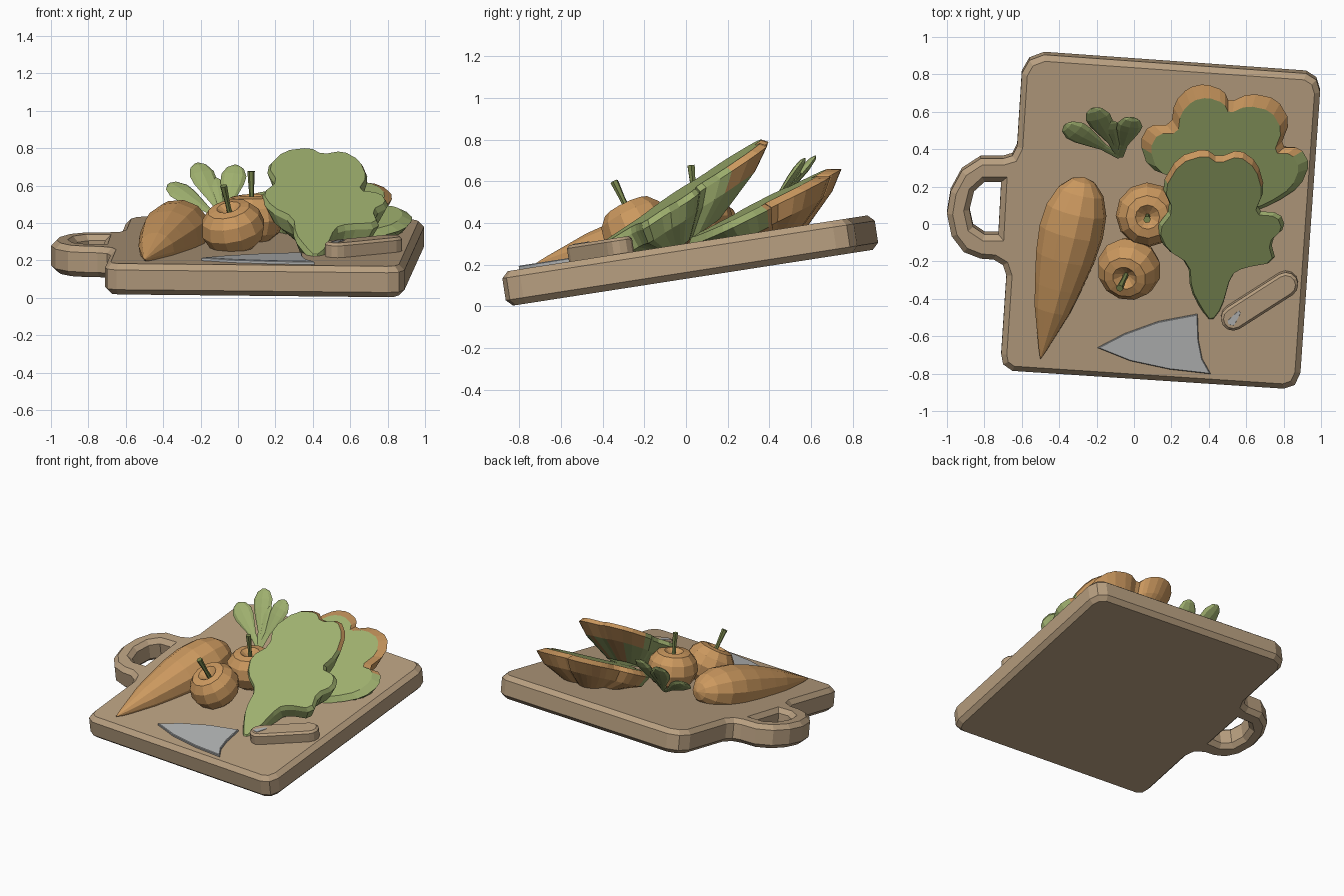
import bpy, bmesh, math
from mathutils import Vector

if "Cube" in bpy.data.objects:
    bpy.data.objects.remove(bpy.data.objects["Cube"])

SLOPE = 0.155   # the board leans up toward the back


def material(name, r, g, b):
    m = bpy.data.materials.new(name)
    m.diffuse_color = [((c / 255 + 0.055) / 1.055) ** 2.4 for c in (r, g, b)] + [1]
    m.use_nodes = True
    m.node_tree.nodes["Principled BSDF"].inputs["Base Color"].default_value = m.diffuse_color
    return m


WOOD = material("wood", 184, 159, 128)
ORANGE = material("orange", 204, 153, 95)
GREEN = material("leaf green", 158, 175, 110)
STEM = material("stem green", 122, 135, 78)
STEEL = material("steel", 178, 180, 180)


def board_z(y):
    return 0.165 + SLOPE * (y + 0.88)


def add(name, mesh, *mats):
    for m in mats:
        mesh.materials.append(m)
    ob = bpy.data.objects.new(name, mesh)
    bpy.context.collection.objects.link(ob)
    return ob


def slab(name, loops, z0, z1, bevel, mat):
    """Chamfered flat plate from outlines, tilted with the board."""
    cu = bpy.data.curves.new(name, 'CURVE')
    cu.dimensions, cu.fill_mode = '2D', 'BOTH'
    cu.extrude = (z1 - z0) / 2 - bevel
    cu.bevel_depth, cu.bevel_resolution, cu.offset = bevel, 0, -bevel
    for pts in loops:
        sp = cu.splines.new('POLY')
        sp.points.add(len(pts) - 1)
        for p, (x, y) in zip(sp.points, pts):
            p.co = (x, y, 0, 1)
        sp.use_cyclic_u = True
    tmp = bpy.data.objects.new(name + "_outline", cu)
    bpy.context.collection.objects.link(tmp)
    bpy.context.view_layer.update()
    dg = bpy.context.evaluated_depsgraph_get()
    me = bpy.data.meshes.new_from_object(tmp.evaluated_get(dg))
    bpy.data.objects.remove(tmp)
    me.materials.clear()
    bm = bmesh.new()
    bm.from_mesh(me)
    bmesh.ops.remove_doubles(bm, verts=bm.verts, dist=0.0005)
    for v in bm.verts:
        x, y, z = v.co
        z += (z0 + z1) / 2
        v.co = (x, y - SLOPE * (z - 0.165), z + SLOPE * (y + 0.88))
    for f in bm.faces:
        f.material_index, f.smooth = 0, False
    bmesh.ops.recalc_face_normals(bm, faces=bm.faces)
    bm.to_mesh(me)
    return add(name, me, mat)


def skin(bm, rings):
    """Join rings of equal size; cap both ends."""
    rows = [[bm.verts.new(p) for p in r] for r in rings]
    n = len(rows[0])
    for a, b in zip(rows, rows[1:]):
        for i in range(n):
            bm.faces.new((a[i], a[(i + 1) % n], b[(i + 1) % n], b[i]))
    bm.faces.new(rows[0])
    bm.faces.new(rows[-1])
    bmesh.ops.recalc_face_normals(bm, faces=bm.faces)


def turned(name, base, axis, profile, mat, sides=12, squash=1.0):
    """Profile of (radius, height along axis) turned round an axis."""
    base, d = Vector(base), Vector(axis)
    side = d.cross(Vector((0, -0.6, 0.8)))
    if side.length < 0.05:
        side = Vector((1, 0, 0))
    side.normalize()
    thick = side.cross(d).normalized() * squash
    rings = []
    for r, h in profile:
        r = max(r, 0.002)
        rings.append([base + d * h + side * r * math.cos(a) + thick * r * math.sin(a)
                      for a in (2 * math.pi * i / sides for i in range(sides))])
    bm = bmesh.new()
    skin(bm, rings)
    me = bpy.data.meshes.new(name)
    bm.to_mesh(me)
    return add(name, me, mat)


# Cutting board with handle and hole
outline = [(-.71, -.70), (-.70, -.755), (-.65, -.79), (.80, -.885), (.86, -.865),
           (.89, -.80), (.995, .70), (.975, .765), (.92, .80), (-.48, .90),
           (-.56, .87), (-.60, .80), (-.625, .41), (-.65, .36), (-.70, .345),
           (-.82, .345), (-.92, .28), (-.98, .17), (-1.0, .05), (-.975, -.07),
           (-.91, -.155), (-.82, -.19), (-.75, -.195), (-.70, -.225), (-.682, -.28)]
hole = [(-.71, .22), (-.80, .22), (-.855, .17), (-.88, .07), (-.86, -.02),
        (-.80, -.06), (-.725, -.06)]
slab("cutting_board", [outline, hole], 0, 0.165, 0.03, WOOD)

# Knife: blade, rounded handle and the steel patch at its end
slab("knife_blade", [[(-.195, -.66), (-.05, -.585), (.13, -.52), (.34, -.48), (.345, -.62),
                      (.365, -.72), (.41, -.80), (.19, -.775), (-.02, -.73)]],
     0.160, 0.182, 0.004, STEEL)
a, b = Vector((.53, -.495)), Vector((.812, -.315))
ang = math.atan2(b.y - a.y, b.x - a.x)
capsule = []
for c, start in ((a, ang + math.pi / 2), (b, ang - math.pi / 2)):
    for i in range(7):
        t = start + math.pi * i / 6
        capsule.append((c.x + .066 * math.cos(t), c.y + .066 * math.sin(t)))
slab("knife_handle", [capsule], 0.145, 0.242, 0.014, WOOD)
slab("handle_end_plate", [[(.50, -.505), (.505, -.525), (.535, -.53), (.57, -.465), (.56, -.45)]],
     0.24, 0.245, 0.0005, STEEL)

# Carrot
turned("carrot", (-.50, -.72, .205), (.235, .97, .21),
       [(0, 0), (.022, .05), (.06, .16), (.098, .27), (.128, .40), (.16, .56), (.175, .70),
        (.165, .82), (.125, .92), (.065, .98), (0, 1)], ORANGE, 12, 0.92)

# Carrot greens
for i, tip in enumerate([(-.37, .53, .61), (-.22, .62, .72), (-.12, .55, .64), (-.01, .57, .71)]):
    base = Vector((-.075, .36, .41))
    w = 0.6 if i == 2 else 1
    turned("carrot_leaf", base, Vector(tip) - base,
           [(.018, 0), (.022, .3), (.045 * w, .5), (.064 * w, .68), (.068 * w, .82),
            (.045 * w, .95), (.012, 1)], GREEN, 8, 0.3)

# Two round fruits with dimples and stems
fruit = [(0, -.135), (.08, -.125), (.145, -.075), (.173, 0), (.158, .07), (.115, .12),
         (.065, .13), (.035, .105), (0, .08)]
for pos, axis, length in (((-.025, -.235, .37), (-.2, -.42, .88), .26),
                          ((.075, .05, .42), (-.02, -.1, .99), .26)):
    turned("round_fruit", pos, axis, fruit, ORANGE, 12)
    turned("fruit_stem", pos, axis, [(.014, .07), (.014, .16), (.02, length)], STEM, 6)


# Leafy heads: lobed flat front, tapering to a narrow back
def leafy_head(name, pts, plane, inset, shift, depth, orange_y):
    pts = [Vector(p) for p in pts]
    lobes = []
    for p, q in zip(pts, pts[1:] + pts[:1]):        # round the lobes
        lobes += [p.lerp(q, .22), p.lerp(q, .78)]
    mid = sum(lobes, Vector((0, 0))) / len(lobes)
    rings = []
    for s, dy, dz in ((inset, -shift, 0), (1, 0, -.035), (.86, 0, -.5 * depth), (.45, 0, -depth)):
        ring = []
        for p in lobes:
            q = mid + (p - mid) * s
            y = q.y + dy
            ring.append(Vector((q.x, y, max(plane(q.x, y) + dz, board_z(y) - .015 + .02 * dz))))
        rings.append(ring)
    bm = bmesh.new()
    skin(bm, rings)
    n = len(lobes)
    for i, f in enumerate(bm.faces):
        y = f.calc_center_median().y
        front = i == 3 * n
        f.material_index = int(not front and y > orange_y)
    me = bpy.data.meshes.new(name)
    bm.to_mesh(me)
    add(name, me, GREEN, ORANGE)


leafy_head("front_leafy_head",
           [(.41, -.53), (.36, -.46), (.30, -.35), (.29, -.21), (.165, -.13), (.115, -.02), (.20, .09),
            (.145, .21), (.235, .36), (.38, .405), (.45, .355), (.565, .40), (.66, .33),
            (.70, .19), (.65, .07), (.78, .06), (.81, -.015), (.73, -.09), (.76, -.20),
            (.59, -.23), (.52, -.27), (.47, -.45)],
           lambda x, y: .225 + .65 * (y + .52) - .08 * (x - .4), .95, .015, .24, .24)
leafy_head("back_leafy_head",
           [(.03, .44), (.08, .53), (.20, .53), (.215, .65), (.29, .73), (.38, .75),
            (.48, .715), (.51, .65), (.62, .70), (.765, .67), (.835, .55), (.78, .41),
            (.89, .41), (.94, .32), (.89, .20), (.75, .11), (.57, .04), (.45, 0), (.30, .12),
            (.235, .24), (.075, .30)],
           lambda x, y: .33 + .5 * (y - .02) - .04 * (x - .4), .88, .035, .24, .38)
